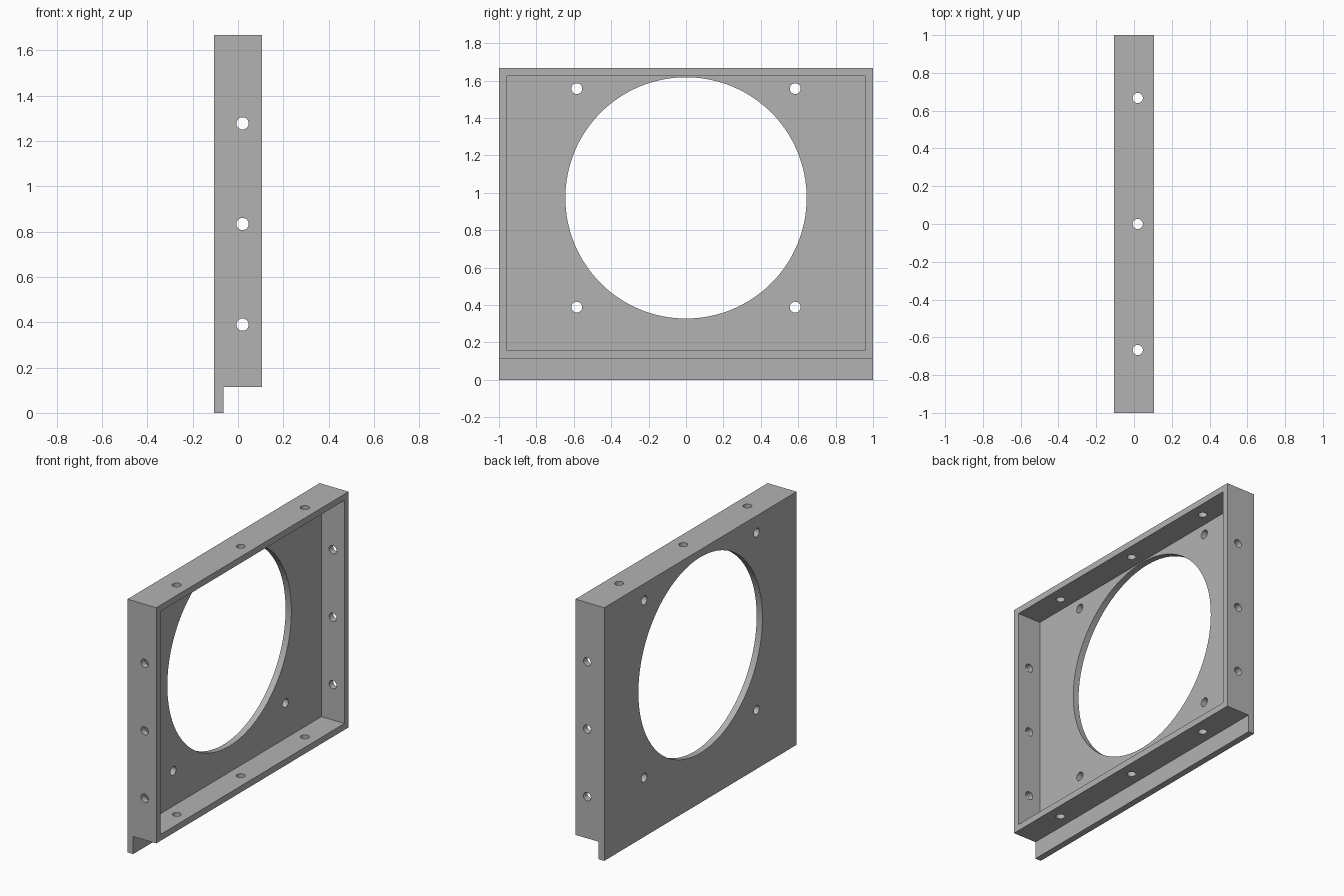
import bpy
import math
from mathutils import Vector

cube = bpy.data.objects.get("Cube")
if cube:
    bpy.data.objects.remove(cube, do_unlink=True)

# Main dimensions
DEPTH = 0.105      # half depth along x
TOP = 1.667        # overall height
WALL = 0.042       # sheet thickness
SHELF = 0.115      # underside of the tray, above the lip
BACK = -DEPTH + WALL
MID = 0.973        # height of the fan opening

grey = bpy.data.materials.new("plain grey")
grey.use_nodes = True
tone = (0.45, 0.45, 0.45, 1)
grey.diffuse_color = tone
grey.node_tree.nodes["Principled BSDF"].inputs["Base Color"].default_value = tone


def box(name, low, high):
    low, high = Vector(low), Vector(high)
    bpy.ops.mesh.primitive_cube_add(size=1, location=(low + high) / 2)
    ob = bpy.context.object
    ob.name = name
    ob.scale = high - low
    bpy.ops.object.transform_apply(location=True, rotation=True, scale=True)
    ob.data.materials.append(grey)
    return ob


def rod(name, radius, length, centre, axis, sides=32):
    turn = Vector((0, 0, 1)).rotation_difference(Vector(axis)).to_euler()
    bpy.ops.mesh.primitive_cylinder_add(vertices=sides, radius=radius, depth=length,
                                        location=centre, rotation=turn)
    ob = bpy.context.object
    ob.name = name
    bpy.ops.object.transform_apply(location=True, rotation=True, scale=True)
    ob.data.materials.append(grey)
    return ob


def cut(target, cutter):
    mod = target.modifiers.new("cut", "BOOLEAN")
    mod.operation = "DIFFERENCE"
    mod.solver = "EXACT"
    mod.object = cutter
    bpy.context.view_layer.objects.active = target
    bpy.ops.object.modifier_apply(modifier=mod.name)
    bpy.data.objects.remove(cutter, do_unlink=True)


# Solid block, hollowed into a tray with a lip hanging below the back plate
frame = box("fan_mount_frame", (-DEPTH, -1, 0), (DEPTH, 1, TOP))
cut(frame, box("lip_cutter", (BACK, -2, -1), (1, 2, SHELF)))
cut(frame, box("tray_cutter", (BACK, WALL - 1, SHELF + WALL), (1, 1 - WALL, TOP - WALL)))

# Large round opening and its four corner screw holes
cut(frame, rod("opening_cutter", 0.645, 0.2, (-DEPTH, 0, MID), (1, 0, 0), 128))
for y in (-0.584, 0.584):
    for z in (MID - 0.584, MID + 0.584):
        cut(frame, rod("corner_cutter", 0.029, 0.2, (-DEPTH, y, z), (1, 0, 0)))

# Three holes through each pair of opposite walls
for step in (-1, 0, 1):
    cut(frame, rod("side_cutter", 0.027, 3, (0.02, 0, TOP / 2 + step * 0.444), (0, 1, 0)))
    cut(frame, rod("top_cutter", 0.027, 3, (0.02, step * 0.667, 1), (0, 0, 1)))

# Smooth round holes, sharp sheet edges
bpy.ops.object.select_all(action="DESELECT")
frame.select_set(True)
bpy.context.view_layer.objects.active = frame
bpy.ops.object.shade_smooth_by_angle(angle=math.radians(30))
